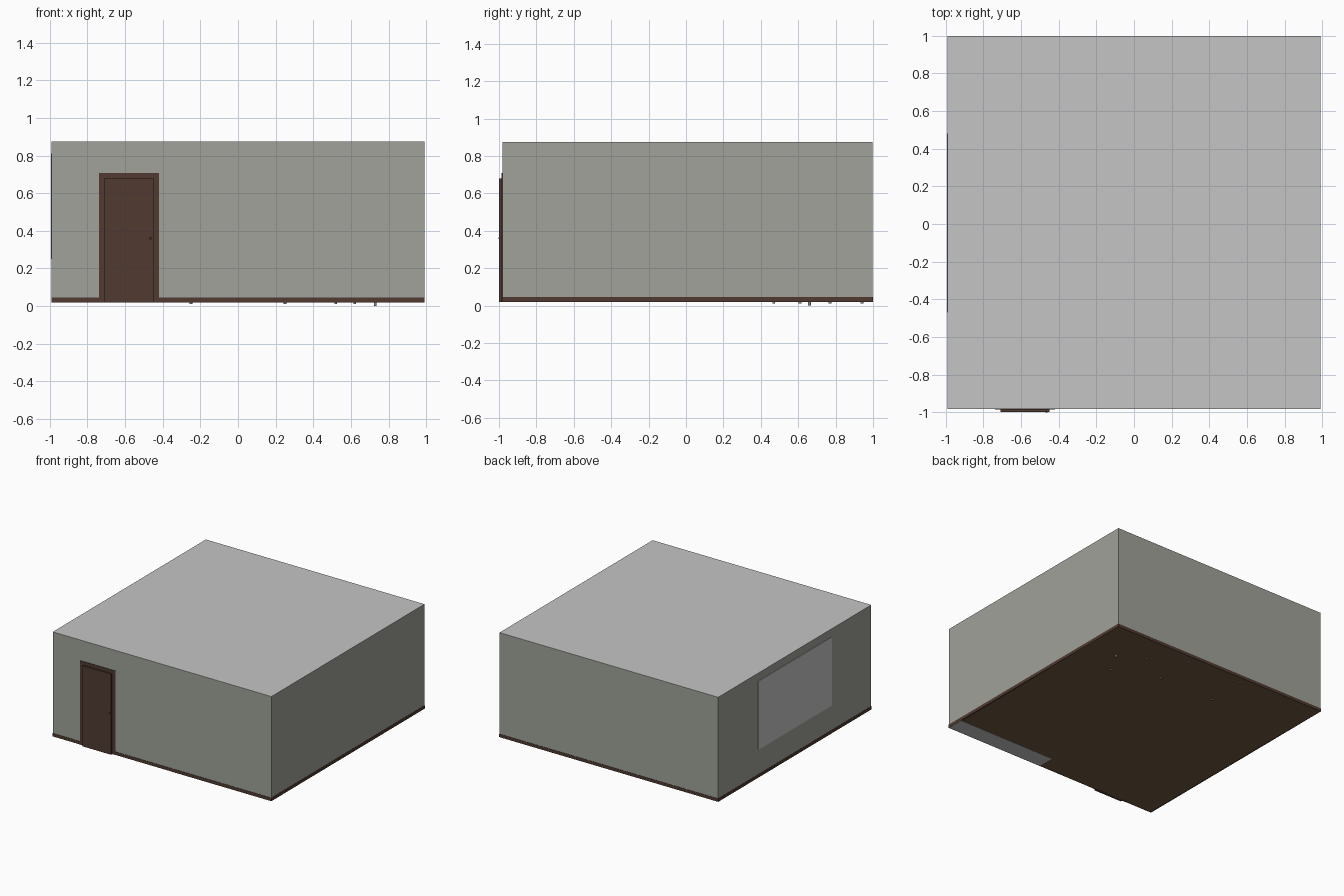
import bpy, bmesh, math
from mathutils import Vector

if "Cube" in bpy.data.objects:
    bpy.data.objects.remove(bpy.data.objects["Cube"])


def mat(name, rgb):
    m = bpy.data.materials.new(name)
    m.diffuse_color = (*rgb, 1)
    m.use_nodes = True
    m.node_tree.nodes["Principled BSDF"].inputs["Base Color"].default_value = m.diffuse_color
    return m


WALL = mat("warm grey wall", (0.35, 0.36, 0.32))
WHITE = mat("light grey", (0.56, 0.56, 0.56))
WOOD = mat("dark brown wood", (0.082, 0.042, 0.03))
FLOOR = mat("floor brown", (0.16, 0.095, 0.055))
METAL = mat("metal grey", (0.3, 0.3, 0.3))


def finish(name, bm, m):
    me = bpy.data.meshes.new(name)
    bm.to_mesh(me)
    bm.free()
    me.materials.append(m)
    ob = bpy.data.objects.new(name, me)
    bpy.context.collection.objects.link(ob)
    return ob


def box(name, lo, hi, m):
    lo, hi = Vector(lo), Vector(hi)
    bm = bmesh.new()
    bmesh.ops.create_cube(bm, size=1)
    for v in bm.verts:
        v.co = (lo + hi) / 2 + Vector(a * b for a, b in zip(v.co, hi - lo))
    return finish(name, bm, m)


def rod(name, x, y, z0, z1, r, m):
    bm = bmesh.new()
    bmesh.ops.create_cone(bm, cap_ends=True, segments=12, radius1=r, radius2=r, depth=z1 - z0)
    bmesh.ops.translate(bm, verts=bm.verts, vec=(x, y, (z0 + z1) / 2))
    return finish(name, bm, m)


# Room shell
X, Y0, Y1, Z0, Z1, T = 0.99, -0.982, 0.998, 0.02, 0.875, 0.01
box("floor", (-X, Y0, Z0), (X, Y1, Z0 + 0.006), FLOOR)
box("ceiling", (-X, Y0, Z1 - 0.002), (X, Y1, Z1), WHITE)
ZB = Z0 + 0.006
box("front_wall", (-X, Y0, ZB), (X, Y0 + T, Z1 - 0.002), WALL)
box("back_wall", (-X, Y1 - T, ZB), (X, Y1, Z1 - 0.002), WALL)
for side, s in (("left", -1), ("right", 1)):
    a, b = sorted((s * X, s * (X - T)))
    box(side + "_wall", (a, Y0 + T, ZB), (b, Y1 - T, Z1 - 0.002), WALL)

# Skirting boards, slightly proud of both wall faces
P, ZK = 0.002, 0.046
box("front_skirting", (-X - P, Y0 - P, Z0), (X + P, Y0 + T + P, ZK), WOOD)
box("back_skirting", (-X - P, Y1 - T - P, Z0), (X + P, Y1 + P, ZK), WOOD)
for side, s in (("left", -1), ("right", 1)):
    a, b = sorted((s * (X + P), s * (X - T - P)))
    box(side + "_skirting", (a, Y0, Z0), (b, Y1, ZK), WOOD)

# Pale strip under the floor along the front edge
box("underfloor_strip", (0.1, Y0, Z0 - 0.002), (X, -0.84, Z0), WHITE)

# Door with frame and knobs
F0, F1 = Y0 - 0.004, Y0 + T + 0.01
for n, x0, x1 in (("left", -0.74, -0.71), ("right", -0.45, -0.42)):
    box("door_frame_" + n, (x0, F0, Z0), (x1, F1, 0.68), WOOD)
box("door_frame_top", (-0.74, F0, 0.68), (-0.42, F1, 0.708), WOOD)
box("door", (-0.71, -1.0, Z0), (-0.45, Y0 + T + 0.005, 0.68), WOOD)
bm = bmesh.new()
bmesh.ops.create_uvsphere(bm, u_segments=12, v_segments=8, radius=0.008)
bmesh.ops.translate(bm, verts=bm.verts, vec=(-0.465, -0.995, 0.36))
finish("door_knob", bm, WOOD)

# Window panel on the left wall
box("window", (-X - 0.005, -0.47, 0.25), (-X + T + 0.005, 0.48, 0.81), WHITE)

# Table whose feet poke through the floor
for i, x in enumerate((-0.25, 0.25)):
    for j, y in enumerate((0.61, 0.94)):
        rod(f"table_leg_{i}{j}", x, y, 0.012, 0.27, 0.008, METAL)
box("table_top", (-0.28, 0.58, 0.27), (0.28, 0.97, 0.29), WOOD)

# Three-footed stool in the corner
for i, (x, y, z) in enumerate(((0.73, 0.66, 0.0), (0.52, 0.77, 0.012), (0.62, 0.47, 0.012))):
    rod(f"stool_leg_{i}", x, y, z, 0.18, 0.007, METAL)
rod("stool_seat", 0.62, 0.64, 0.18, 0.2, 0.18, WOOD)
